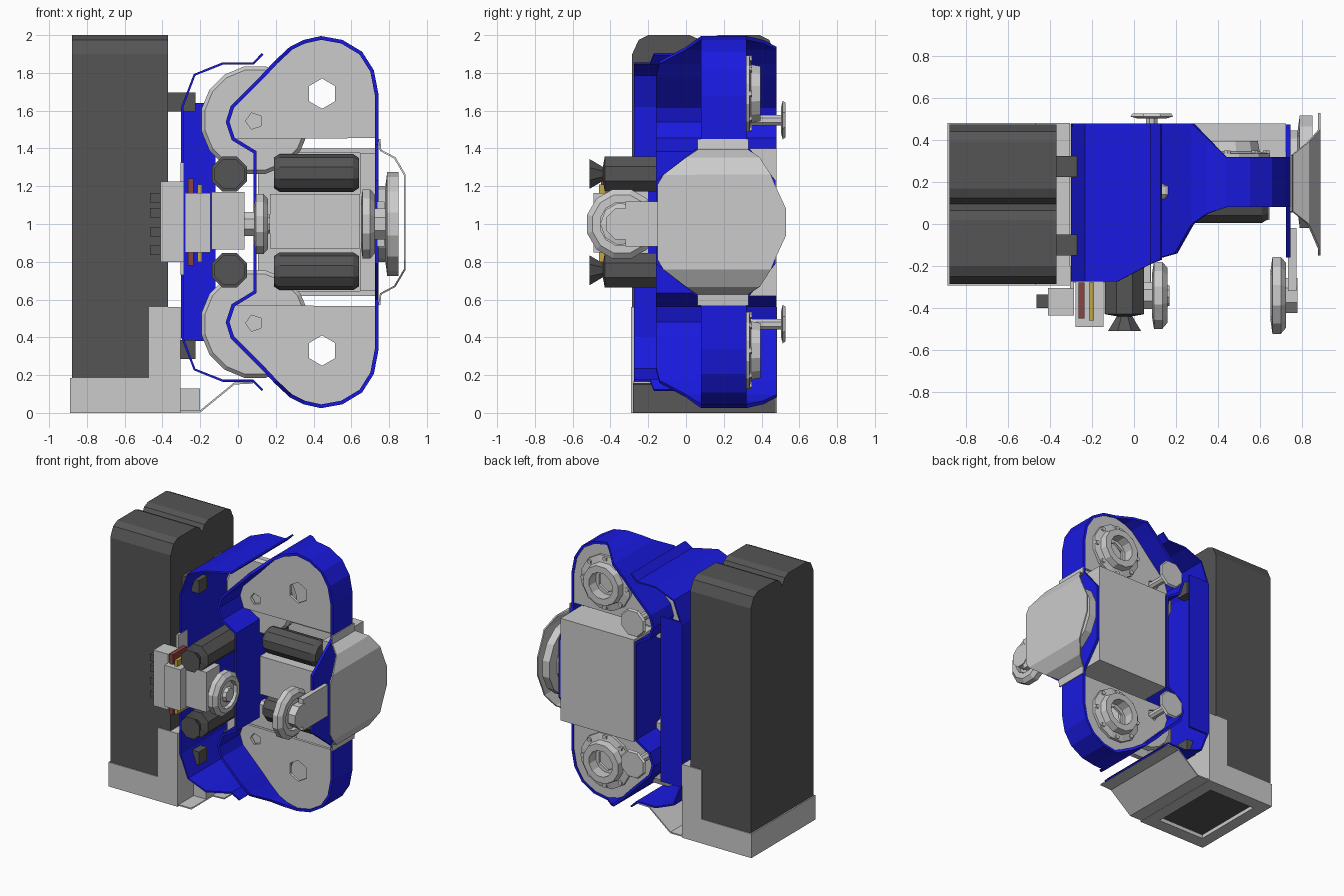
import bpy, bmesh, math
from mathutils import Vector

if "Cube" in bpy.data.objects:
    bpy.data.objects.remove(bpy.data.objects["Cube"])

def material(name, rgb):
    m = bpy.data.materials.new(name)
    m.diffuse_color = (*rgb, 1)
    m.use_nodes = True
    m.node_tree.nodes["Principled BSDF"].inputs["Base Color"].default_value = m.diffuse_color
    return m

BLUE = material("blue", (0.01, 0.01, 0.75))
DARK = material("dark", (0.09, 0.09, 0.09))
GOLD = material("gold", (0.55, 0.4, 0.05))
RED = material("red_brown", (0.25, 0.06, 0.05))
MID = 1.01                      # height of the mirror plane of the frame

def flip(z):
    return 2 * MID - z

def finish(name, bm, mat=None):
    bmesh.ops.recalc_face_normals(bm, faces=bm.faces)
    me = bpy.data.meshes.new(name)
    bm.to_mesh(me)
    bm.free()
    ob = bpy.data.objects.new(name, me)
    bpy.context.collection.objects.link(ob)
    if mat:
        me.materials.append(mat)
    return ob

def prism(name, pts, axis, lo, hi, mat=None):
    """Extrude a 2D outline: axis 'y' takes (x,z) points, axis 'x' takes (y,z)."""
    bm = bmesh.new()
    put = (lambda p, t: (p[0], t, p[1])) if axis == 'y' else (lambda p, t: (t, p[0], p[1]))
    f = bm.faces.new([bm.verts.new(put(p, lo)) for p in pts])
    ext = bmesh.ops.extrude_face_region(bm, geom=[f])
    move = Vector((0, hi - lo, 0)) if axis == 'y' else Vector((hi - lo, 0, 0))
    bmesh.ops.translate(bm, vec=move, verts=[v for v in ext['geom'] if isinstance(v, bmesh.types.BMVert)])
    return finish(name, bm, mat)

def box(name, x, y, z, mat=None):
    return prism(name, [(x[0], z[0]), (x[1], z[0]), (x[1], z[1]), (x[0], z[1])], 'y', y[0], y[1], mat)

def lathe(name, profile, centre, axis, n=12, mat=None, closed=False):
    """Spin (radius, offset) points about an axis; closed makes a ring."""
    bm = bmesh.new()
    rings = []
    for r, t in profile:
        ring = []
        for i in range(n):
            a = 2 * math.pi * (i + 0.5) / n
            u, v = r * math.cos(a), r * math.sin(a)
            ring.append(bm.verts.new(Vector(centre) + Vector((t, u, v) if axis == 'x' else (u, t, v))))
        rings.append(ring)
    pairs = list(zip(rings, rings[1:])) + ([(rings[-1], rings[0])] if closed else [])
    for a, b in pairs:
        for i in range(n):
            j = (i + 1) % n
            bm.faces.new((a[i], a[j], b[j], b[i]))
    if not closed:
        bm.faces.new(rings[0])
        bm.faces.new(rings[-1])
    return finish(name, bm, mat)

def cyl(name, r, length, centre, axis, n=12, mat=None):
    return lathe(name, [(r, 0), (r, length)], centre, axis, n, mat)

def sheet(name, rows, mat=None, thick=0.02, loop=False):
    """Bent sheet through rows of (x, z, y_low, y_high)."""
    bm = bmesh.new()
    vs = [(bm.verts.new((x, a, z)), bm.verts.new((x, b, z))) for x, z, a, b in rows]
    for p, q in list(zip(vs, vs[1:])) + ([(vs[-1], vs[0])] if loop else []):
        bm.faces.new((p[0], p[1], q[1], q[0]))
    ob = finish(name, bm, mat)
    s = ob.modifiers.new("thickness", 'SOLIDIFY')
    s.thickness, s.offset = thick, 0
    return ob

def mirrored(rows):
    return rows + [(r[0], flip(r[1]), *r[2:]) for r in reversed(rows)]

# Battery with two rounded lobes on top
half = [(-0.285, 1.9), (-0.25, 1.975), (-0.2, 2.0), (0.02, 2.0), (0.065, 1.98), (0.095, 1.93)]
battery = [(-0.285, 0.08)] + half + [(0.19 - y, z) for y, z in reversed(half[:-1])] + [(0.475, 0.08)]
prism("battery", battery, 'x', -0.88, -0.37, DARK)

# Battery tray: L-shaped cheeks, walls and an open bottom frame
ell = [(-0.89, 0), (-0.305, 0), (-0.305, 0.56), (-0.47, 0.56), (-0.47, 0.185), (-0.89, 0.185)]
prism("tray_cheek_front", ell, 'y', -0.292, -0.28)
prism("tray_cheek_back", ell, 'y', 0.47, 0.482)
box("tray_end_wall", (-0.89, -0.875), (-0.285, 0.475), (0, 0.185))
box("tray_inner_wall", (-0.37, -0.305), (-0.285, 0.475), (0, 0.56))
box("tray_bottom_left", (-0.89, -0.8), (-0.285, 0.475), (0, 0.03))
box("tray_bottom_right", (-0.4, -0.305), (-0.285, 0.475), (0, 0.03))
box("tray_bottom_front", (-0.8, -0.4), (-0.285, -0.19), (0, 0.03))
box("tray_bottom_back", (-0.8, -0.4), (0.38, 0.475), (0, 0.03))
sheet("tray_ramp", [(x, z, -0.28, 0.475) for x, z in
      [(-0.31, 0.008), (-0.2, 0.008), (-0.02, 0.155), (0.08, 0.16)]], thick=0.01)
box("tray_lug", (-0.305, -0.2), (-0.1, 0.3), (0.01, 0.13))

# Blue outer channel behind the battery, with back flange and pegs
sheet("outer_channel", mirrored([(0.13, 1.9, -0.17, 0.48), (0.08, 1.85, -0.19, 0.48), (-0.08, 1.85, -0.275, 0.48),
      (-0.23, 1.79, -0.275, 0.48), (-0.295, 1.62, -0.275, 0.48)]), BLUE, 0.012)
box("channel_flange", (-0.295, -0.12), (0.465, 0.48), (0.38, 1.64), BLUE)
for z in (1.645, 0.335):
    for y in (-0.1, 0.275):
        box("peg", (-0.37, -0.225), (y - 0.05, y + 0.05), (z - 0.05, z + 0.05), DARK)

# Blue inner frame band, narrow round the two lobes
W = (-0.16, 0.48)
N = (0.08, 0.32)
band = [(0.09, 1.38, *W), (-0.025, 1.45, *W), (-0.055, 1.54, *W), (-0.03, 1.62, *W), (0.13, 1.78, *W),
        (0.2, 1.855, -0.14, 0.48), (0.28, 1.93, 0.0, 0.48), (0.35, 1.965, 0.05, 0.41), (0.44, 1.985, *N),
        (0.55, 1.965, *N), (0.65, 1.905, *N), (0.71, 1.81, *N), (0.735, 1.68, *N), (0.735, 1.42, *N),
        (0.735, 1.23, -0.16, 0.475)]
sheet("inner_frame", mirrored(band), BLUE, 0.02, loop=True)

# Lobe plates, bearings, discs and knobs, top and bottom
for side, z_of in (("upper", lambda z: z), ("lower", flip)):
    outline = [(x, z_of(z)) for x, z, *_ in band[1:-2]] + [(0.735, z_of(1.455))]
    cutters = [cyl(side + "_hole_cutter", r, 1, (x, -0.3, z_of(z)), 'y', n)
               for x, z, r, n in ((0.445, 1.69, 0.08, 6), (0.085, 1.545, 0.045, 5))]
    for c in cutters:
        c.hide_render = True
        c.hide_set(True)
    for face, y in (("front", 0.09), ("back", 0.295)):
        plate = prism(f"{side}_{face}_plate", outline, 'y', y, y + 0.02)
        for c in cutters:
            b = plate.modifiers.new("hole", 'BOOLEAN')
            b.object, b.operation, b.solver = c, 'DIFFERENCE', 'EXACT'
    lathe(side + "_bearing", [(0.21, 0), (0.21, 0.02), (0.16, 0.03), (0.15, 0.08), (0.1, 0.08), (0.1, 0)],
          (0.445, 0.315, z_of(1.69)), 'y', 12, closed=True)
    for k in range(8):
        a = k * math.pi / 4
        cyl(side + "_bolt", 0.018, 0.02, (0.445 + 0.185 * math.cos(a), 0.33, z_of(1.69) + 0.185 * math.sin(a)), 'y', 6)
    lathe(side + "_disc", [(0.27, 0), (0.29, 0.02), (0.29, 0.06), (0.23, 0.08), (0.22, 0.12), (0.1, 0.12)],
          (0.09, 0.12, z_of(1.55)), 'y', 16)
    cyl(side + "_knob_shaft", 0.03, 0.25, (0.085, 0.26, z_of(1.55)), 'y', 8)
    lathe(side + "_knob", [(0.07, 0), (0.11, 0.01), (0.1, 0.025)], (0.085, 0.502, z_of(1.55)), 'y', 8)
    # Dark forward motors with flared tips
    lathe(side + "_front_motor", [(0.1, 0.15), (0.1, -0.43), (0.04, -0.44), (0.085, -0.51)],
          (-0.045, 0, z_of(1.265)), 'y', 8, DARK)
    # Dark motors lying inside the frame
    lathe(side + "_inner_motor", [(0.08, 0), (0.1, 0.03), (0.1, 0.42), (0.08, 0.45)],
          (0.19, 0.1, z_of(1.27)), 'x', 10, DARK)

# Centre housing: back panel with rims and core block
box("back_panel", (0.105, 0.725), (0.46, 0.48), (0.62, 1.4))
box("housing_top", (0.105, 0.725), (0.22, 0.47), (1.375, 1.4))
box("housing_bottom", (0.105, 0.725), (0.22, 0.47), (0.62, 0.645))
box("housing_right", (0.645, 0.725), (0.1, 0.46), (0.645, 1.375))
box("core_block", (0.17, 0.645), (0.02, 0.4), (0.87, 1.16))

# Right side: bent shield and round end cap
sheet("side_shield", mirrored([(0.748, 1.45, 0.06, 0.33), (0.755, 1.39, 0.06, 0.33), (0.83, 1.35, 0.0, 0.39),
      (0.883, 1.26, -0.12, 0.45), (0.883, 1.21, -0.15, 0.47), (0.883, 1.08, -0.15, 0.53)]), thick=0.01)
lathe("end_cap", [(0.2, 0), (0.2, 0.04), (0.275, 0.05), (0.275, 0.11)], (0.74, 0.25, 1.0), 'x', 14)

# Front gripping wheels on a shared sideways axis
for name, x, r in (("left_wheel", 0.085, 0.165), ("right_wheel", 0.65, 0.19)):
    c = (x, -0.34, 1.0)
    lathe(name + "_rim", [(r, 0.01), (r, 0.05), (r - 0.03, 0.075), (r * 0.62, 0.075), (r * 0.62, 0)], c, 'x', 12, closed=True)
    lathe(name + "_hub", [(r * 0.6, 0.015), (r * 0.6, 0.05), (r * 0.35, 0.06), (r * 0.3, 0.085)], c, 'x', 9)
box("right_wheel_arm", (0.735, 0.775), (-0.32, -0.02), (0.88, 1.12))
cyl("right_wheel_axle", 0.09, 0.06, (0.72, -0.34, 1.0), 'x', 8)

# Actuator and electronics driving the left wheel
box("actuator_block", (-0.14, 0.035), (-0.43, -0.27), (0.865, 1.17))
cyl("actuator_shaft", 0.07, 0.06, (0.03, -0.34, 1.0), 'x', 8)
box("electronics_box", (-0.28, -0.145), (-0.49, -0.27), (0.85, 1.165))
box("circuit_strip", (-0.215, -0.19), (-0.46, -0.28), (0.8, 1.21), GOLD)
box("terminal_strip", (-0.265, -0.235), (-0.45, -0.28), (0.78, 1.24), RED)
box("driver_box", (-0.41, -0.285), (-0.435, -0.305), (0.8, 1.225))
box("driver_mount", (-0.305, -0.285), (-0.31, -0.2), (0.73, 1.325))
for z in (0.86, 0.96, 1.06, 1.14):
    box("driver_plug", (-0.465, -0.41), (-0.4, -0.335), (z - 0.025, z + 0.025), DARK)
